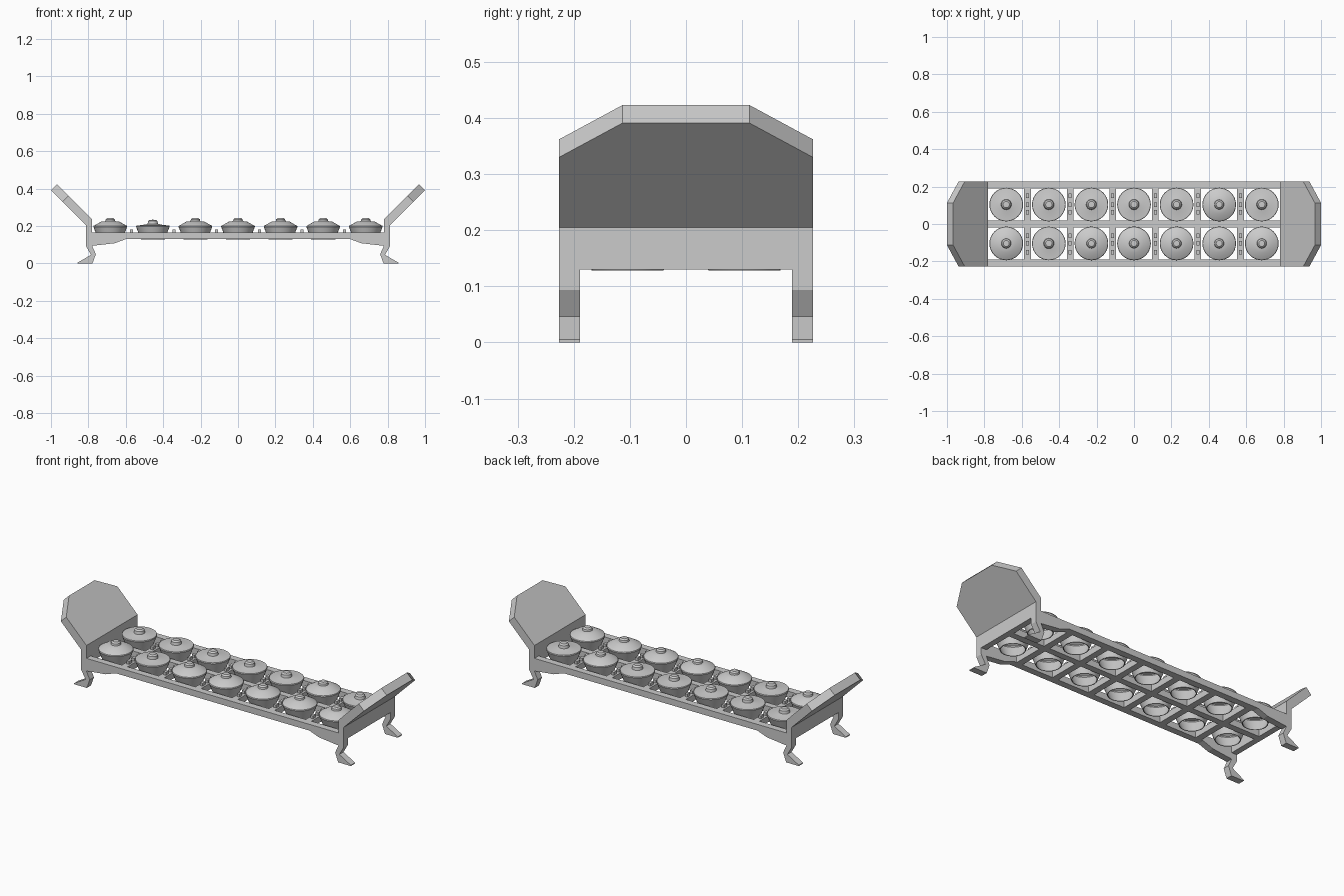
import bpy, bmesh, math

if "Cube" in bpy.data.objects:
    bpy.data.objects.remove(bpy.data.objects["Cube"])


def make(name, bm, smooth=False):
    bmesh.ops.recalc_face_normals(bm, faces=bm.faces)
    me = bpy.data.meshes.new(name)
    bm.to_mesh(me)
    bm.free()
    ob = bpy.data.objects.new(name, me)
    bpy.context.collection.objects.link(ob)
    if smooth:
        bpy.ops.object.select_all(action='DESELECT')
        ob.select_set(True)
        bpy.context.view_layer.objects.active = ob
        bpy.ops.object.shade_smooth_by_angle(angle=math.radians(25))
    return ob


def prism(name, base, offset):
    """Extrude a closed polygon of 3D points by an offset."""
    bm = bmesh.new()
    a = [bm.verts.new(p) for p in base]
    b = [bm.verts.new([c + d for c, d in zip(p, offset)]) for p in base]
    bm.faces.new(a)
    bm.faces.new(b[::-1])
    for i in range(len(a)):
        j = (i + 1) % len(a)
        bm.faces.new((a[i], a[j], b[j], b[i]))
    return make(name, bm)


def box(name, x0, x1, y0, y1, z0, z1):
    return prism(name, [(x0, y0, z0), (x1, y0, z0), (x1, y1, z0), (x0, y1, z0)],
                 (0, 0, z1 - z0))


def lathe(name, profile, x, y, n=32):
    """Spin an (r, z) profile; r = 0 closes to a point."""
    bm = bmesh.new()
    rings = []
    for r, z in profile:
        if r == 0:
            rings.append([bm.verts.new((0, 0, z))] * n)
        else:
            rings.append([bm.verts.new((r * math.cos(math.tau * i / n),
                                        r * math.sin(math.tau * i / n), z))
                          for i in range(n)])
    for a, b in zip(rings, rings[1:]):
        for i in range(n):
            j = (i + 1) % n
            bm.faces.new(list(dict.fromkeys((a[i], a[j], b[j], b[i]))))
    ob = make(name, bm, True)
    ob.location = (x, y, 0)


W, RAIL = 0.226, 0.037      # half width of the stand, rail thickness
BOT, TOP = 0.13, 0.165      # frame height range

# Side rails with deepened brackets at both ends
half = [(0.6, BOT), (0.66, 0.108), (0.785, 0.094), (0.785, TOP)]
rail = half + [(-x, z) for x, z in reversed(half)]
for side, y in (("front", -W), ("back", W - RAIL)):
    prism(side + "_rail", [(x, y, z) for x, z in rail], (0, RAIL, 0))

# Centre rail and crossbars with small pegs
box("centre_rail", -0.785, 0.785, -0.018, 0.018, BOT, TOP)
for i in range(6):
    x = (i - 2.5) * 0.2277
    for s in (-1, 1):
        y0, y1 = sorted((s * 0.018, s * 0.19))
        box("crossbar", x - 0.018, x + 0.018, y0, y1, BOT, TOP)
        for py in (0.062, 0.104, 0.15):
            box("peg", x - 0.008, x + 0.008, s * py - 0.012, s * py + 0.012,
                TOP - 0.005, 0.181)

# End boards, flared wings and legs
board = [(0.813, BOT), (0.813, 0.205), (0.78, 0.237), (0.78, BOT)]
wing = [(-W, 0.205), (W, 0.205), (W, 0.33), (0.113, 0.391), (-0.113, 0.391), (-W, 0.33)]
leg = [(0.78, BOT), (0.78, 0.094), (0.76, 0.05), (0.778, 0), (0.857, 0),
       (0.857, 0.005), (0.786, 0.046), (0.813, 0.093), (0.813, BOT)]
for s, side in ((-1, "left"), (1, "right")):
    prism(side + "_end_board", [(s * x, -W, z) for x, z in board], (0, 2 * W, 0))
    prism(side + "_end_wing",
          [(s * (0.813 + (z - 0.205) * 1.005), y, z) for y, z in wing],
          (-s * 0.033, 0, 0.032))
    for y in (-W, W - RAIL):
        prism(side + "_leg", [(s * x, y, z) for x, z in leg], (0, RAIL, 0))

# Gong kettles: thin open-bottomed shells, domed or flat on top
domed = [(0.064, 0.128), (0.09, 0.196), (0.088, 0.201), (0.05, 0.223),
         (0.026, 0.226), (0.024, 0.236), (0.016, 0.243), (0, 0.244)]
flat = [(0.064, 0.128), (0.09, 0.198), (0.088, 0.203), (0.06, 0.205),
        (0.028, 0.211), (0.025, 0.226), (0.017, 0.233), (0, 0.234)]
for row, y in ((0, -0.104), (1, 0.104)):
    for i in range(7):
        is_flat = (i != 5) if row else (i == 1)
        outer = flat if is_flat else domed
        inner = [(max(r - 0.004, 0), z - (0.004 if k else 0))
                 for k, (r, z) in enumerate(outer)]
        lathe("flat_gong" if is_flat else "domed_gong",
              inner[::-1] + outer, (i - 3) * 0.2277, y)
